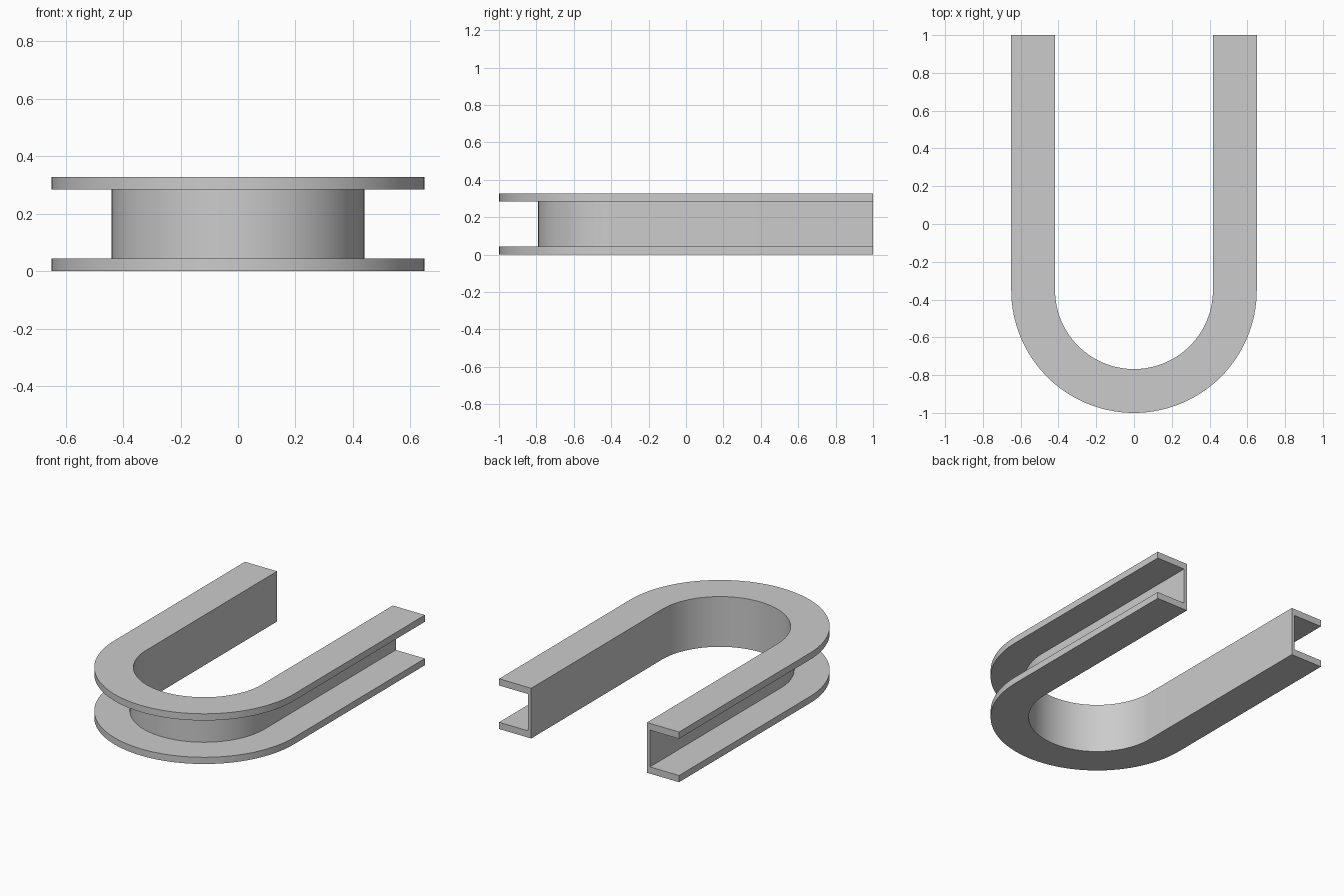
import bpy
import bmesh
import math

cube = bpy.data.objects.get("Cube")
if cube:
    bpy.data.objects.remove(cube, do_unlink=True)

INNER, WEB, OUTER = 0.418, 0.44, 0.65
HEIGHT, FLANGE = 0.328, 0.044
BEND_Y, END_Y = -0.35, 1.0
STEPS = 64

# Plain grey steel
steel = bpy.data.materials.new("grey_steel")
steel.use_nodes = True
grey = (0.6, 0.6, 0.6, 1.0)
steel.diffuse_color = grey
steel.node_tree.nodes["Principled BSDF"].inputs["Base Color"].default_value = grey

# C-shaped section as (distance from bend axis, height)
section = [
    (INNER, 0), (OUTER, 0), (OUTER, FLANGE), (WEB, FLANGE),
    (WEB, HEIGHT - FLANGE), (OUTER, HEIGHT - FLANGE),
    (OUTER, HEIGHT), (INNER, HEIGHT),
]

# Stations along the U: straight leg, half-circle bend, straight leg
stations = [(math.pi, END_Y)]
stations += [(math.pi + math.pi * i / STEPS, BEND_Y) for i in range(STEPS + 1)]
stations.append((math.tau, END_Y))

bm = bmesh.new()
rings = [
    [bm.verts.new((r * math.cos(a), y + r * math.sin(a), z)) for r, z in section]
    for a, y in stations
]
count = len(section)
for ring, following in zip(rings, rings[1:]):
    for i in range(count):
        j = (i + 1) % count
        bm.faces.new((ring[i], ring[j], following[j], following[i]))

# Close the open ends of the channel
bm.faces.new(rings[0])
bm.faces.new(rings[-1])
bmesh.ops.recalc_face_normals(bm, faces=bm.faces[:])

mesh = bpy.data.meshes.new("bent_channel")
bm.to_mesh(mesh)
bm.free()
mesh.materials.append(steel)
channel = bpy.data.objects.new("bent_channel", mesh)
bpy.context.collection.objects.link(channel)

# Smooth bend with crisp section edges
bpy.ops.object.select_all(action="DESELECT")
channel.select_set(True)
bpy.context.view_layer.objects.active = channel
bpy.ops.object.shade_smooth_by_angle(angle=math.radians(30))
